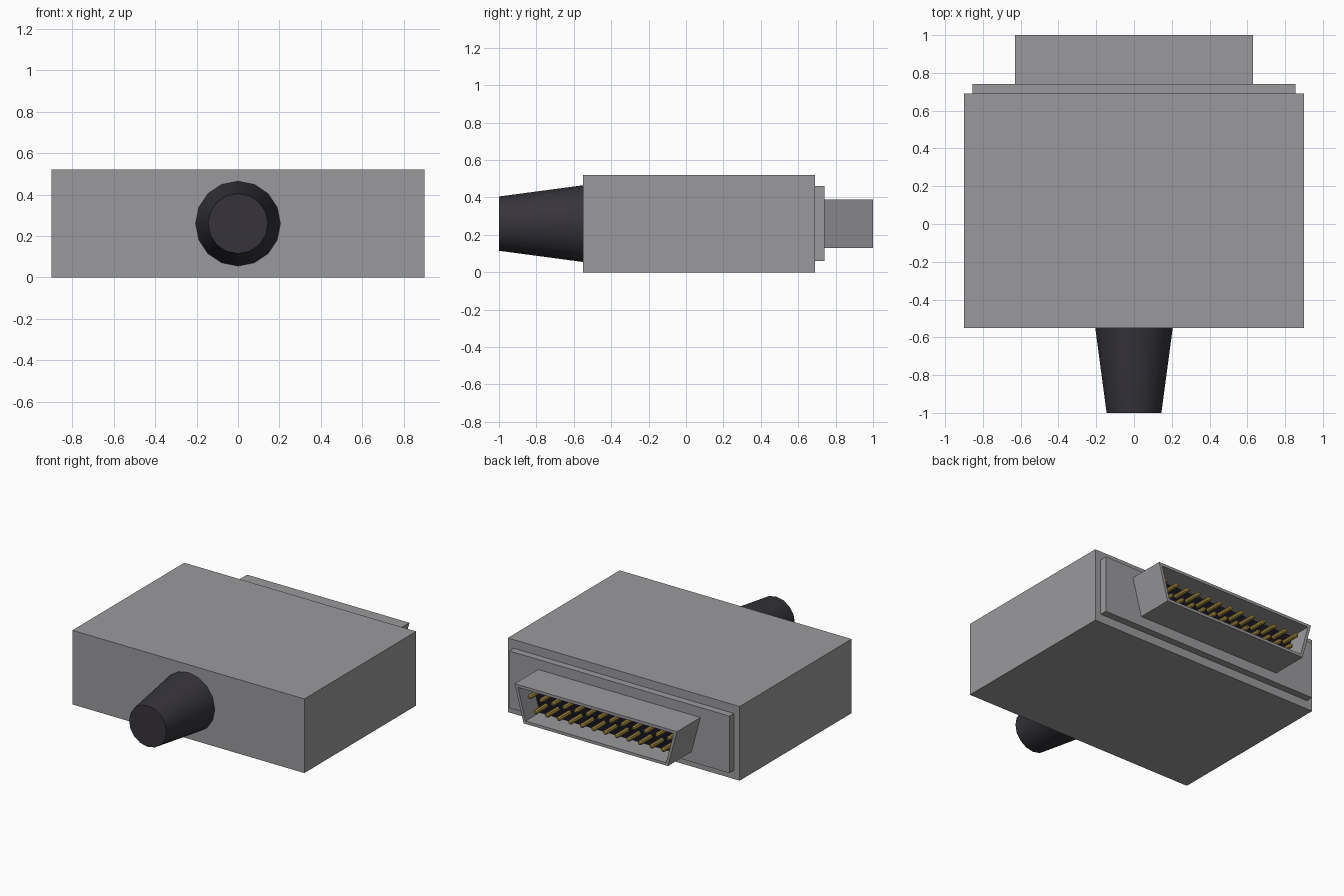
import bpy, bmesh, math

if "Cube" in bpy.data.objects:
    bpy.data.objects.remove(bpy.data.objects["Cube"])


def material(name, rgb):
    m = bpy.data.materials.new(name)
    m.diffuse_color = (*rgb, 1.0)
    m.use_nodes = True
    m.node_tree.nodes["Principled BSDF"].inputs["Base Color"].default_value = m.diffuse_color
    return m


GREY = material("grey metal", (0.323, 0.323, 0.337))
BLACK = material("black rubber", (0.037, 0.034, 0.043))
NAVY = material("dark navy insulator", (0.007, 0.007, 0.018))
GOLD = material("gold", (0.38, 0.26, 0.045))


def finish(bm, name, mat):
    bmesh.ops.recalc_face_normals(bm, faces=bm.faces)
    me = bpy.data.meshes.new(name)
    bm.to_mesh(me)
    bm.free()
    me.materials.append(mat)
    ob = bpy.data.objects.new(name, me)
    bpy.context.collection.objects.link(ob)
    return ob


def loft(name, rings, mat):
    """Skin (y, profile) rings in order and cap both ends."""
    bm = bmesh.new()
    loops = [[bm.verts.new((x, y, z)) for x, z in prof] for y, prof in rings]
    n = len(loops[0])
    for a, b in zip(loops, loops[1:]):
        for i in range(n):
            j = (i + 1) % n
            bm.faces.new((a[i], a[j], b[j], b[i]))
    bm.faces.new(loops[0])
    bm.faces.new(loops[-1])
    return finish(bm, name, mat)


def trapezoid(top, bottom, z0, z1):
    return [(-bottom, z0), (bottom, z0), (top, z1), (-top, z1)]


def circle(r, n, cx=0.0, cz=0.26):
    return [(cx + r * math.cos(2 * math.pi * i / n),
             cz + r * math.sin(2 * math.pi * i / n)) for i in range(n)]


# Hood body and the connector flange
body = trapezoid(0.90, 0.90, 0.0, 0.52)
loft("hood_body", [(-0.55, body), (0.69, body)], GREY)
flange = trapezoid(0.855, 0.855, 0.06, 0.46)
loft("connector_flange", [(0.69, flange), (0.74, flange)], GREY)

# Hollow D-shaped shell, wider at the top
outer = trapezoid(0.63, 0.56, 0.13, 0.39)
inner = trapezoid(0.604, 0.545, 0.15, 0.37)
loft("connector_shell",
     [(0.74, outer), (1.0, outer), (1.0, inner), (0.835, inner)], GREY)

# Dark insulator filling the bottom of the shell
loft("pin_insulator", [(0.836, inner), (0.843, inner)], NAVY)

# Two staggered rows of contact pins
PITCH = 0.09
for row, (count, z) in enumerate([(13, 0.305), (12, 0.212)]):
    for i in range(count):
        x = (i - (count - 1) / 2) * PITCH
        loft(f"pin_{row + 1}_{i + 1}",
             [(0.843, circle(0.016, 8, x, z)), (0.96, circle(0.016, 8, x, z)),
              (0.97, circle(0.009, 8, x, z))], GOLD)

# Tapered cable strain relief at the front
relief = loft("cable_strain_relief",
              [(-1.0, circle(0.145, 16)), (-0.55, circle(0.205, 16))], BLACK)
bpy.ops.object.select_all(action='DESELECT')
bpy.context.view_layer.objects.active = relief
relief.select_set(True)
bpy.ops.object.shade_smooth_by_angle(angle=math.radians(35))
